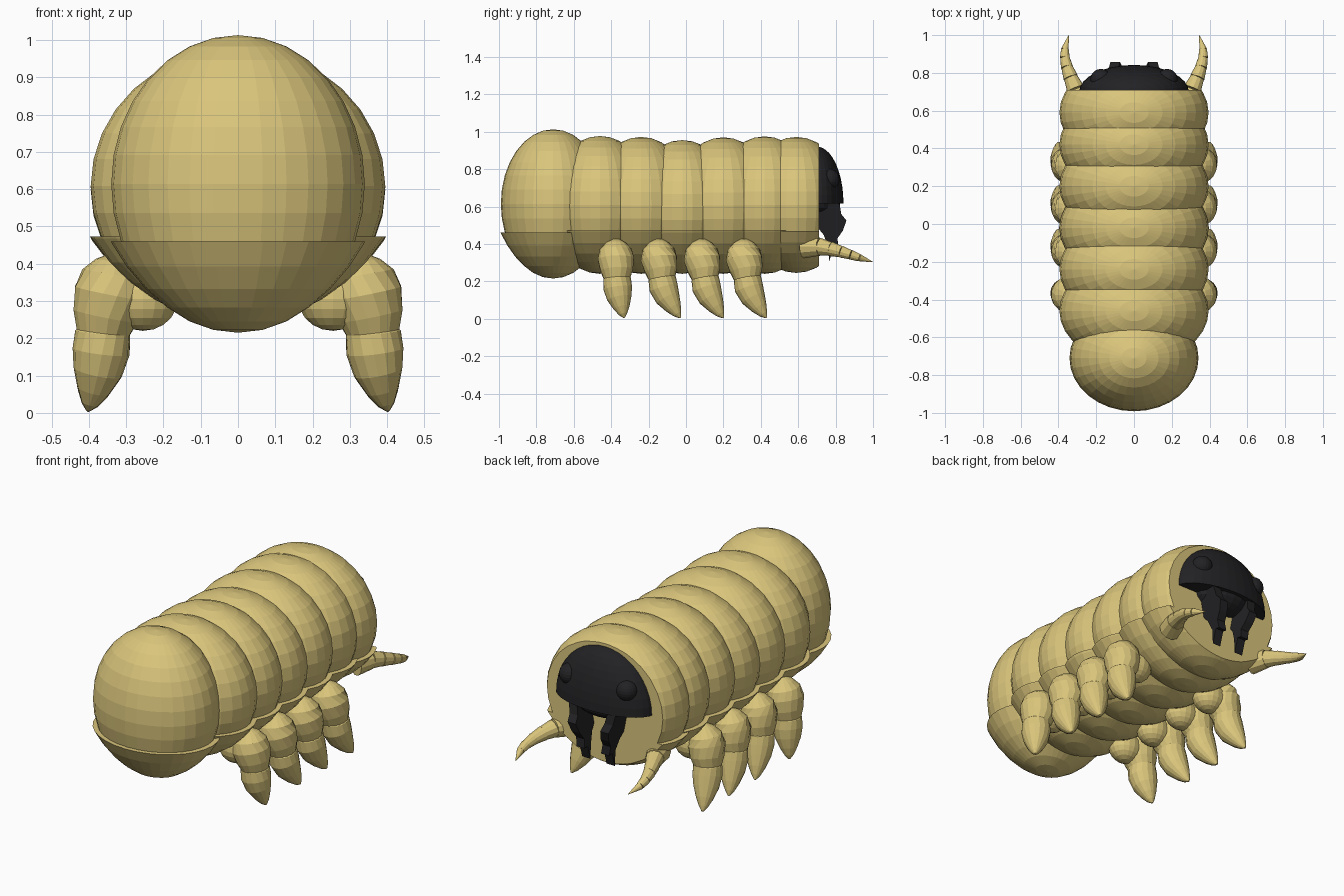
import bpy, bmesh, math
from mathutils import Vector, Matrix

if "Cube" in bpy.data.objects:
    bpy.data.objects.remove(bpy.data.objects["Cube"])


def material(name, col):
    m = bpy.data.materials.new(name)
    m.diffuse_color = (*col, 1)
    m.use_nodes = True
    m.node_tree.nodes["Principled BSDF"].inputs["Base Color"].default_value = m.diffuse_color
    return m


GOLD = material("pale gold", (0.70, 0.56, 0.20))
BLACK = material("soft black", (0.016, 0.016, 0.018))


def finish(name, bm, mat):
    bmesh.ops.recalc_face_normals(bm, faces=bm.faces[:])
    me = bpy.data.meshes.new(name)
    bm.to_mesh(me)
    bm.free()
    me.materials.append(mat)
    ob = bpy.data.objects.new(name, me)
    bpy.context.collection.objects.link(ob)
    return ob


def cut(bm, co, no, fill=True):
    """Remove everything on the positive side of a plane."""
    r = bmesh.ops.bisect_plane(bm, geom=bm.verts[:] + bm.edges[:] + bm.faces[:],
                               plane_co=co, plane_no=no, clear_outer=True)
    if fill:
        edges = [e for e in r["geom_cut"] if isinstance(e, bmesh.types.BMEdge)]
        bmesh.ops.contextual_create(bm, geom=edges)


def ellipsoid(c, r, u=32, v=16):
    bm = bmesh.new()
    bmesh.ops.create_uvsphere(bm, u_segments=u, v_segments=v, radius=1)
    bm.transform(Matrix.Translation(c) @ Matrix.Diagonal((*r, 1)))
    return bm


def tube(bm, path, n=14):
    """Round tube through (x, y, z, radius) points."""
    pts = [Vector(p[:3]) for p in path]
    rings = []
    for i, p in enumerate(pts):
        t = pts[min(i + 1, len(pts) - 1)] - pts[max(i - 1, 0)]
        q = t.to_track_quat('Z', 'Y')
        rings.append([bm.verts.new(p + q @ Vector((math.cos(a), math.sin(a), 0)) * path[i][3])
                      for a in (2 * math.pi * k / n for k in range(n))])
    for a, b in zip(rings, rings[1:]):
        for k in range(n):
            bm.faces.new((a[k], a[(k + 1) % n], b[(k + 1) % n], b[k]))
    bm.faces.new(rings[0])
    bm.faces.new(rings[-1])


def body_part(name, y, rx, ry, top, bottom, rim, flare, front=None):
    """Rounded back shell plus a belly bowl with a flared rim."""
    c, r = (0, y, (top + bottom) / 2), (rx, ry, (top - bottom) / 2)
    for part in ("shell", "belly"):
        bm = ellipsoid(c, r)
        if part == "shell":
            cut(bm, (0, 0, rim - 0.03), (0, 0, -1))
        else:
            cut(bm, (0, 0, rim), (0, 0, 1))
            for v in bm.verts:
                k = 1 + flare * max(0, min(1, (v.co.z - rim + 0.18) / 0.18))
                v.co.x *= k
                v.co.y = y + (v.co.y - y) * k
        if front:
            cut(bm, (0, front, 0), (0, 1, 0))
        finish(f"{name}_{part}", bm, GOLD)


# Tail ball and body segments
body_part("tail", -0.71, 0.34, 0.28, 1.013, 0.215, 0.46, 0.09)
SEGS = [(-0.46, 0.977), (-0.24, 0.972), (-0.02, 0.955), (0.20, 0.97), (0.42, 0.975)]
for i, (y, top) in enumerate(SEGS):
    body_part(f"segment_{i + 1}", y, 0.395, 0.28, top, 0.24, 0.473, 0.075)
body_part("head_collar", 0.59, 0.395, 0.28, 0.972, 0.245, 0.468, 0.075, front=0.71)

# Black face dome
bm = ellipsoid((0, 0.70, 0.615), (0.29, 0.142, 0.305), 32, 20)
cut(bm, (0, 0, 0.615), (0, 0, -1))
cut(bm, (0, 0.69, 0), (0, -1, 0))
finish("face_dome", bm, BLACK)

# Upper lip under the dome
bm = ellipsoid((0, 0.70, 0.62), (0.17, 0.125, 0.08), 20, 10)
finish("upper_lip", bm, BLACK)

# Blade outline of one mandible in y, z
BLADE = [(0.71, 0.63), (0.82, 0.62), (0.83, 0.56), (0.858, 0.525), (0.838, 0.47), (0.81, 0.43),
         (0.815, 0.38), (0.79, 0.385), (0.765, 0.305), (0.76, 0.39), (0.735, 0.45), (0.71, 0.48)]

for s, side in ((1, "right"), (-1, "left")):
    # Eyes
    finish(f"eye_{side}", ellipsoid((s * 0.175, 0.765, 0.745), (0.056, 0.056, 0.056), 20, 12), BLACK)

    # Mandibles, leaning inwards towards the tips
    bm = bmesh.new()
    rows = []
    for off in (-0.025, 0.025):
        rows.append([bm.verts.new((s * (0.075 + 0.2 * max(0, z - 0.4) + off), y, z))
                     for y, z in BLADE])
    bm.faces.new(rows[0])
    bm.faces.new(rows[1])
    n = len(BLADE)
    for k in range(n):
        j = (k + 1) % n
        bm.faces.new((rows[0][k], rows[0][j], rows[1][j], rows[1][k]))
    finish(f"mandible_{side}", bm, BLACK)

    # Antennae made of stepped cones
    path = [(0.275, 0.63, 0.385), (0.31, 0.715, 0.385), (0.335, 0.775, 0.373), (0.355, 0.83, 0.358),
            (0.366, 0.88, 0.342), (0.366, 0.925, 0.327), (0.345, 1.0, 0.303)]
    bm = bmesh.new()
    for i, (a, b) in enumerate(zip(path, path[1:])):
        r0 = (0.062, 0.047, 0.039, 0.032, 0.026, 0.020)[i]
        r1 = 0.001 if i == 5 else r0 * 0.78
        tube(bm, [(s * a[0], a[1], a[2], r0), (s * b[0], b[1], b[2], r1)], 12)
    finish(f"antenna_{side}", bm, GOLD)

    # Legs: hip, thigh and curved pointed shin
    for i, (y, reach) in enumerate(((-0.375, 0.045), (-0.145, 0.115), (0.085, 0.115), (0.31, 0.12))):
        name = f"leg_{i + 1}_{side}"
        finish(name + "_hip", ellipsoid((s * 0.255, y, 0.305), (0.095, 0.08, 0.085), 18, 10), GOLD)
        thigh = [(0.325, 0, 0.425, 0.02), (0.327, 0, 0.405, 0.055), (0.333, 0, 0.37, 0.086),
                 (0.342, 0, 0.32, 0.098), (0.355, 0.1, 0.26, 0.088), (0.364, 0.15, 0.21, 0.07)]
        shin = [(0.36, 0.1, 0.25, 0.05), (0.363, 0.15, 0.215, 0.074), (0.367, 0.22, 0.165, 0.077),
                (0.376, 0.42, 0.11, 0.066), (0.388, 0.68, 0.06, 0.044),
                (0.397, 0.87, 0.025, 0.023), (0.402, 1.0, 0.006, 0.005)]
        for part, pts in (("thigh", thigh), ("shin", shin)):
            bm = bmesh.new()
            tube(bm, [(s * px, y + reach * t, z, r) for px, t, z, r in pts], 16)
            finish(f"{name}_{part}", bm, GOLD)
